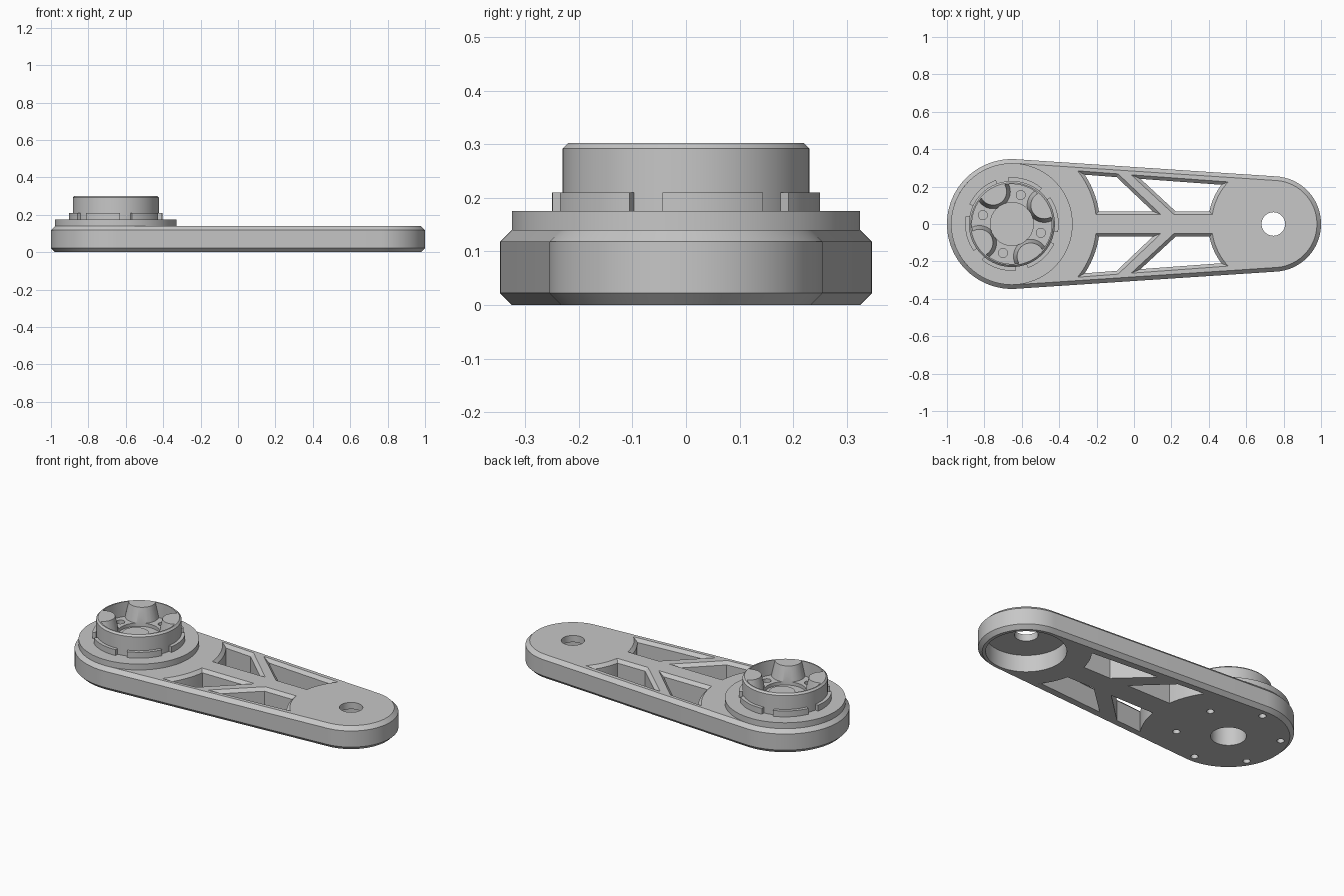
import bpy
import bmesh
import math
from mathutils import Vector

cube = bpy.data.objects.get("Cube")
if cube:
    bpy.data.objects.remove(cube)

grey = bpy.data.materials.new("light grey")
grey.use_nodes = True
colour = (0.57, 0.57, 0.57, 1)
grey.diffuse_color = colour
grey.node_tree.nodes["Principled BSDF"].inputs["Base Color"].default_value = colour

HUB, TIP = -0.653, 0.745      # centres of the wide and narrow ends
HUB_R, TIP_R = 0.347, 0.255
TOP = 0.14
CHAMFER = 0.022


def arc(cx, r, start, end, n=48, cy=0.0):
    """Points on an arc, angles in degrees."""
    step = math.radians(end - start) / n
    return [Vector((cx + r * math.cos(math.radians(start) + i * step),
                    cy + r * math.sin(math.radians(start) + i * step)))
            for i in range(n + 1)]


def circle(cx, r, n=96, cy=0.0):
    return arc(cx, r, 0, 360, n, cy)[:-1]


def inset(points, d):
    """Move a counter-clockwise outline inwards by d, with mitred corners."""
    out = []
    for i, p in enumerate(points):
        a = (p - points[i - 1]).normalized()
        b = (points[(i + 1) % len(points)] - p).normalized()
        na, nb = Vector((-a.y, a.x)), Vector((-b.y, b.x))
        out.append(p + (na + nb) * d / (1 + na.dot(nb)))
    return out


def wall(bm, outline, levels):
    """Raise a wall through (height, inset) levels; return its end rings."""
    rings = [[bm.verts.new((p.x, p.y, z)) for p in inset(outline, d)] for z, d in levels]
    n = len(outline)
    for low, high in zip(rings, rings[1:]):
        for i in range(n):
            j = (i + 1) % n
            bm.faces.new((low[i], low[j], high[j], high[i]))
    return rings[0], rings[-1]


def cap(bm, rings):
    """Fill the flat area between an outer ring and the rings inside it."""
    edges = [bm.edges.get((r[i - 1], r[i])) for r in rings for i in range(len(r))]
    bmesh.ops.triangle_fill(bm, use_beauty=True, edges=edges, normal=(0, 0, 1))


def make(name, bm):
    bmesh.ops.recalc_face_normals(bm, faces=bm.faces[:])
    mesh = bpy.data.meshes.new(name)
    bm.to_mesh(mesh)
    bm.free()
    mesh.materials.append(grey)
    obj = bpy.data.objects.new(name, mesh)
    bpy.context.collection.objects.link(obj)
    return obj


def plate(name, outline, levels, holes=()):
    """Solid plate with through holes given as (outline, levels)."""
    bm = bmesh.new()
    ends = [wall(bm, o, lv) for o, lv in [(outline, levels), *holes]]
    cap(bm, [e[0] for e in ends])
    cap(bm, [e[1] for e in ends])
    return make(name, bm)


def select(obj):
    bpy.ops.object.select_all(action='DESELECT')
    obj.select_set(True)
    bpy.context.view_layer.objects.active = obj


def cut(obj, cutters):
    """Subtract the cutters from an object and discard them."""
    for c in cutters:
        select(obj)
        mod = obj.modifiers.new("cut", 'BOOLEAN')
        mod.operation, mod.solver, mod.object = 'DIFFERENCE', 'EXACT', c
        bpy.ops.object.modifier_apply(modifier=mod.name)
        bpy.data.objects.remove(c)


def finish(obj):
    select(obj)
    bpy.ops.object.shade_smooth_by_angle(angle=math.radians(25))


# Arm outline: tapered bar with round ends
tangent = math.degrees(math.acos((HUB_R - TIP_R) / (TIP - HUB)))
outline = arc(TIP, TIP_R, -tangent, tangent) + arc(HUB, HUB_R, tangent, 360 - tangent)

# Truss windows, mirrored about the centre line
hub_window = arc(HUB, 0.452, 39, 6.3, 16) + [Vector((0.145, 0.05)), Vector((-0.085, 0.268))]
tip_window = arc(TIP, 0.33, 171.3, 137, 16)[::-1] + [Vector((0.215, 0.05)), Vector((-0.015, 0.263))]
tip_window.reverse()
windows = []
for shape in (hub_window, tip_window):
    windows += [shape, [Vector((p.x, -p.y)) for p in reversed(shape)]]

# Arm: chamfered edges, windows, bolt circle, shaft hole and bearing pocket
bm = bmesh.new()
edge = wall(bm, outline, [(0, CHAMFER), (CHAMFER, 0), (TOP - CHAMFER, 0), (TOP, CHAMFER)])
openings = [wall(bm, w, [(0, 0.018), (TOP - 0.018, 0.018), (TOP, 0)]) for w in windows]
straight = [(0, 0), (TOP, 0)]
openings.append(wall(bm, circle(HUB, 0.095, 64), straight))
for p in circle(HUB, 0.28, 12)[1::2]:
    openings.append(wall(bm, circle(p.x, 0.02, 24, p.y), straight))
pocket = wall(bm, circle(TIP, 0.215), [(0, 0), (0.1, 0)])
shaft = wall(bm, circle(TIP, 0.063, 48), [(0.1, 0), (TOP, 0)])
cap(bm, [edge[0], pocket[0]] + [o[0] for o in openings])
cap(bm, [edge[1], shaft[1]] + [o[1] for o in openings])
cap(bm, [pocket[1], shaft[0]])
finish(make("arm", bm))

# Flange under the hub
seat = [(TOP, 0), (0.175, 0)]
finish(plate("flange", circle(HUB, 0.325), seat, [(circle(HUB, 0.095, 64), seat)]))

# Locking ring: six raised arcs around the hub
for k in range(6):
    a = 50 + 60 * k
    lug = arc(HUB, 0.25, a, a + 45, 16) + arc(HUB, 0.225, a + 45, a, 16)
    finish(plate("locking_lug_%d" % (k + 1), lug, [(0.175, 0), (0.21, 0)]))

# Hub: chamfered cup with four tapered bosses left standing in it
hub = plate("hub", circle(HUB, 0.23), [(0.175, 0), (0.292, 0), (0.302, 0.01)])
cavity = plate("cavity", circle(HUB, 0.213), [(0.215, 0), (0.35, 0)])
cut(cavity, [plate("boss", circle(p.x, 0.095, 48, p.y), [(0.2, 0), (0.302, 0.023), (0.36, 0.036)])
             for p in arc(HUB, 0.2, 30, 390, 4)[:-1]])
screws = [plate("drill", circle(p.x, 0.024, 32, p.y), [(0.18, 0), (0.25, 0)])
          for p in arc(HUB, 0.162, 73, 433, 4)[:-1]]
recess = plate("drill", circle(HUB, 0.115, 64), [(0.195, 0), (0.25, 0)])
cut(hub, [cavity, recess] + screws)
finish(hub)
